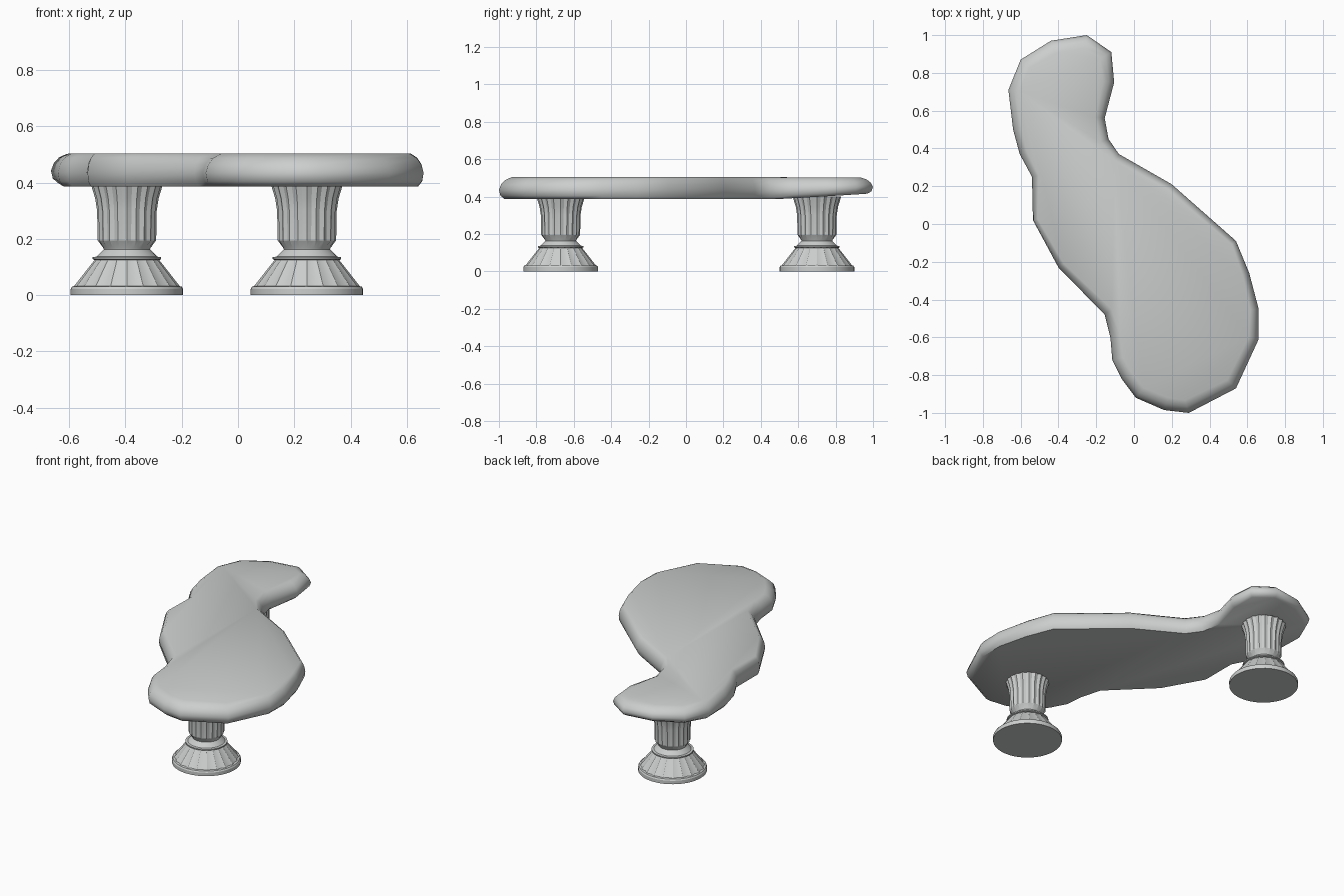
import bpy, bmesh, math
from mathutils import Vector

old = bpy.data.objects.get("Cube")
if old:
    bpy.data.objects.remove(old)

stone = bpy.data.materials.new("pale grey stone")
stone.use_nodes = True
colour = (0.60, 0.62, 0.61, 1)
stone.diffuse_color = colour
stone.node_tree.nodes["Principled BSDF"].inputs["Base Color"].default_value = colour


def loft(name, rings, angle):
    """Skin a stack of closed rings, cap both ends and shade by angle."""
    bm = bmesh.new()
    loops = [[bm.verts.new(p) for p in ring] for ring in rings]
    n = len(loops[0])
    for low, high in zip(loops, loops[1:]):
        for i in range(n):
            j = (i + 1) % n
            bm.faces.new((low[i], low[j], high[j], high[i]))
    bm.faces.new(loops[0][::-1])
    bm.faces.new(loops[-1])
    bmesh.ops.recalc_face_normals(bm, faces=bm.faces)
    mesh = bpy.data.meshes.new(name)
    bm.to_mesh(mesh)
    bm.free()
    mesh.materials.append(stone)
    obj = bpy.data.objects.new(name, mesh)
    bpy.context.collection.objects.link(obj)
    bpy.ops.object.select_all(action="DESELECT")
    obj.select_set(True)
    bpy.context.view_layer.objects.active = obj
    bpy.ops.object.shade_smooth_by_angle(angle=math.radians(angle))
    return obj


# Slab: irregular outline, counter-clockwise, with rounded rim
outline = [Vector(p) for p in (
    (-.25, 1), (-.44, .97), (-.6, .87), (-.665, .71), (-.64, .5), (-.605, .37),
    (-.54, .25), (-.535, .02), (-.4, -.23), (-.155, -.48), (-.125, -.6),
    (-.115, -.72), (-.065, -.82), (.01, -.92), (.16, -.985), (.29, -1),
    (.54, -.87), (.66, -.61), (.66, -.45), (.61, -.26), (.54, -.09),
    (.2, .21), (-.08, .37), (-.135, .45), (-.155, .56), (-.105, .75), (-.12, .91))]


def slab_ring(inset, z):
    ring = []
    for i, p in enumerate(outline):
        along = (outline[(i + 1) % len(outline)] - outline[i - 1]).normalized()
        inward = Vector((-along.y, along.x))
        q = p + inward * inset * (0.35 + 0.65 * abs(p.y))
        # The underside rises a little towards the back end
        lift = max(0, p.y - 0.5) * 0.5 * (0.5 - z)
        ring.append((q.x, q.y, z + lift))
    return ring


loft("table_slab", [slab_ring(*r) for r in (
    (.03, .387), (.008, .405), (0, .435), (.012, .465), (.035, .488), (.07, .503))], 50)


# Pedestals: turned profile (radius, height, flute depth)
profile = ((.2, 0, 0), (.2, .022, 0), (.195, .03, 0), (.188, .032, .05),
           (.115, .125, .05), (.122, .128, 0), (.122, .135, 0), (.108, .137, 0),
           (.082, .163, 0), (.084, .168, 0), (.104, .195, .06), (.106, .3, .06),
           (.113, .345, .06), (.13, .4, .06))
SIDES = 40


def pedestal(name, x, y):
    rings = []
    for r, z, depth in profile:
        ring = []
        for i in range(SIDES):
            a = math.tau * i / SIDES
            rr = r * (1 - depth * (i % 2))
            ring.append((x + rr * math.cos(a), y + rr * math.sin(a), z))
        rings.append(ring)
    loft(name, rings, 25)


pedestal("front_pedestal", .245, -.67)
pedestal("back_pedestal", -.395, .7)
